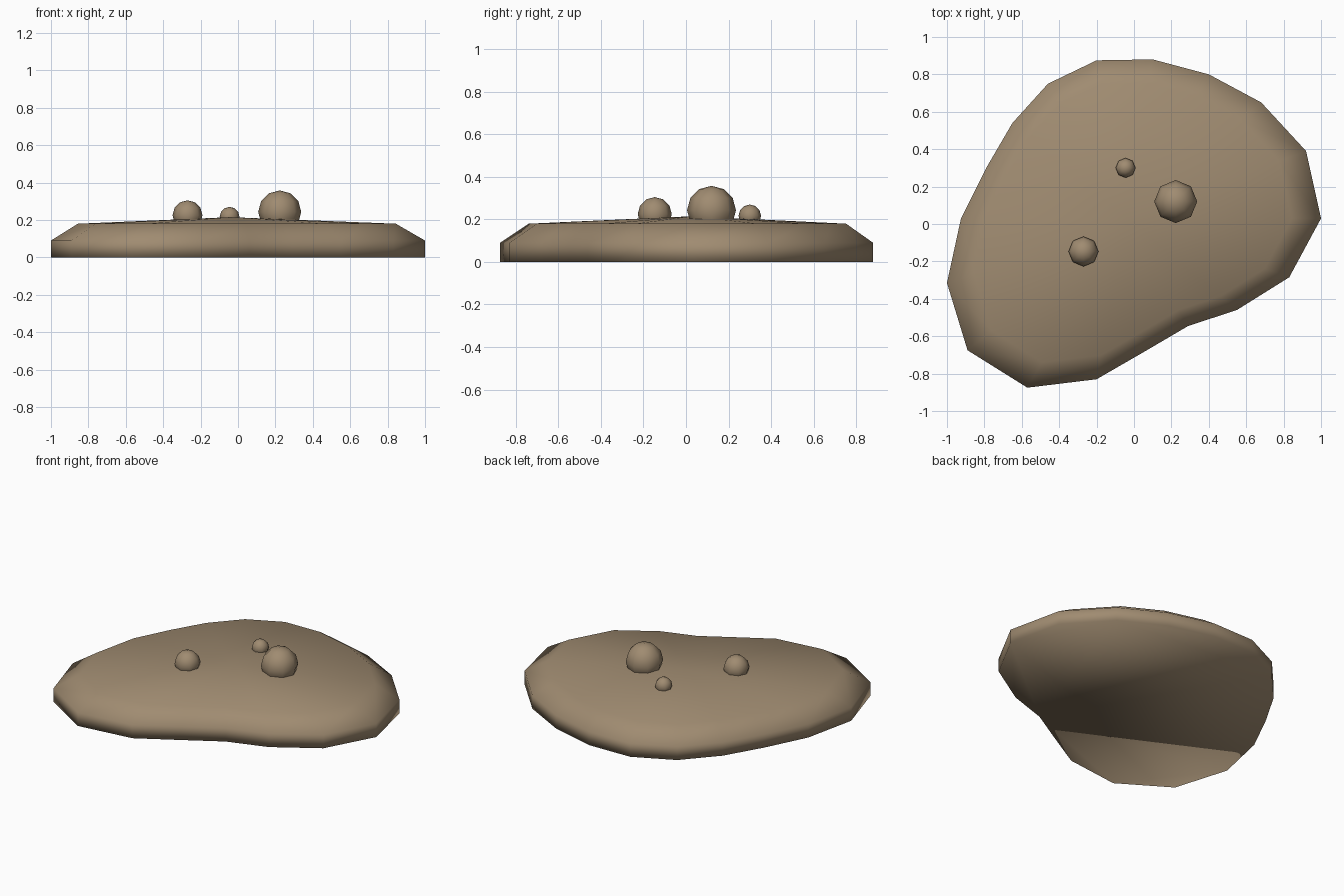
import bpy
import bmesh
from mathutils import Vector

if "Cube" in bpy.data.objects:
    bpy.data.objects.remove(bpy.data.objects["Cube"])

mud = bpy.data.materials.new("mud_brown")
mud.diffuse_color = (0.35, 0.26, 0.165, 1)
mud.use_nodes = True
mud.node_tree.nodes["Principled BSDF"].inputs["Base Color"].default_value = mud.diffuse_color


def finish(bm, name):
    bmesh.ops.recalc_face_normals(bm, faces=bm.faces)
    for f in bm.faces:
        f.smooth = True
    mesh = bpy.data.meshes.new(name)
    bm.to_mesh(mesh)
    bm.free()
    mesh.materials.append(mud)
    ob = bpy.data.objects.new(name, mesh)
    bpy.context.collection.objects.link(ob)
    return ob


# Puddle: irregular outline lofted up to a shallow peak
OUTLINE = [(1, .03), (.92, .39), (.68, .65), (.4, .8), (.1, .88), (-.2, .875),
           (-.46, .75), (-.65, .54), (-.79, .3), (-.925, .03), (-1, -.315),
           (-.89, -.675), (-.57, -.875), (-.2, -.83), (.06, -.68), (.29, -.545),
           (.55, -.46), (.83, -.285)]
CENTRE = Vector((-.04, .03))
bm = bmesh.new()
rings = []
for scale, z in ((1, 0), (1, .09), (.85, .18)):
    ring = []
    for p in OUTLINE:
        q = CENTRE + (Vector(p) - CENTRE) * scale
        ring.append(bm.verts.new((q.x, q.y, z)))
    rings.append(ring)
n = len(OUTLINE)
peak = bm.verts.new((CENTRE.x, CENTRE.y, .215))
for i in range(n):
    j = (i + 1) % n
    for low, high in zip(rings, rings[1:]):
        bm.faces.new((low[i], low[j], high[j], high[i]))
    bm.faces.new((rings[-1][i], rings[-1][j], peak))
bm.faces.new(rings[0][::-1])
finish(bm, "mud_puddle")

# Bubbles sitting on the surface
BUBBLES = {"large": (.223, .12, .243, .115),
           "medium": (-.27, -.147, .225, .08),
           "small": (-.045, .3, .217, .053)}
for size, (x, y, z, r) in BUBBLES.items():
    bm = bmesh.new()
    bmesh.ops.create_uvsphere(bm, u_segments=8, v_segments=6, radius=r)
    finish(bm, size + "_bubble").location = (x, y, z)
